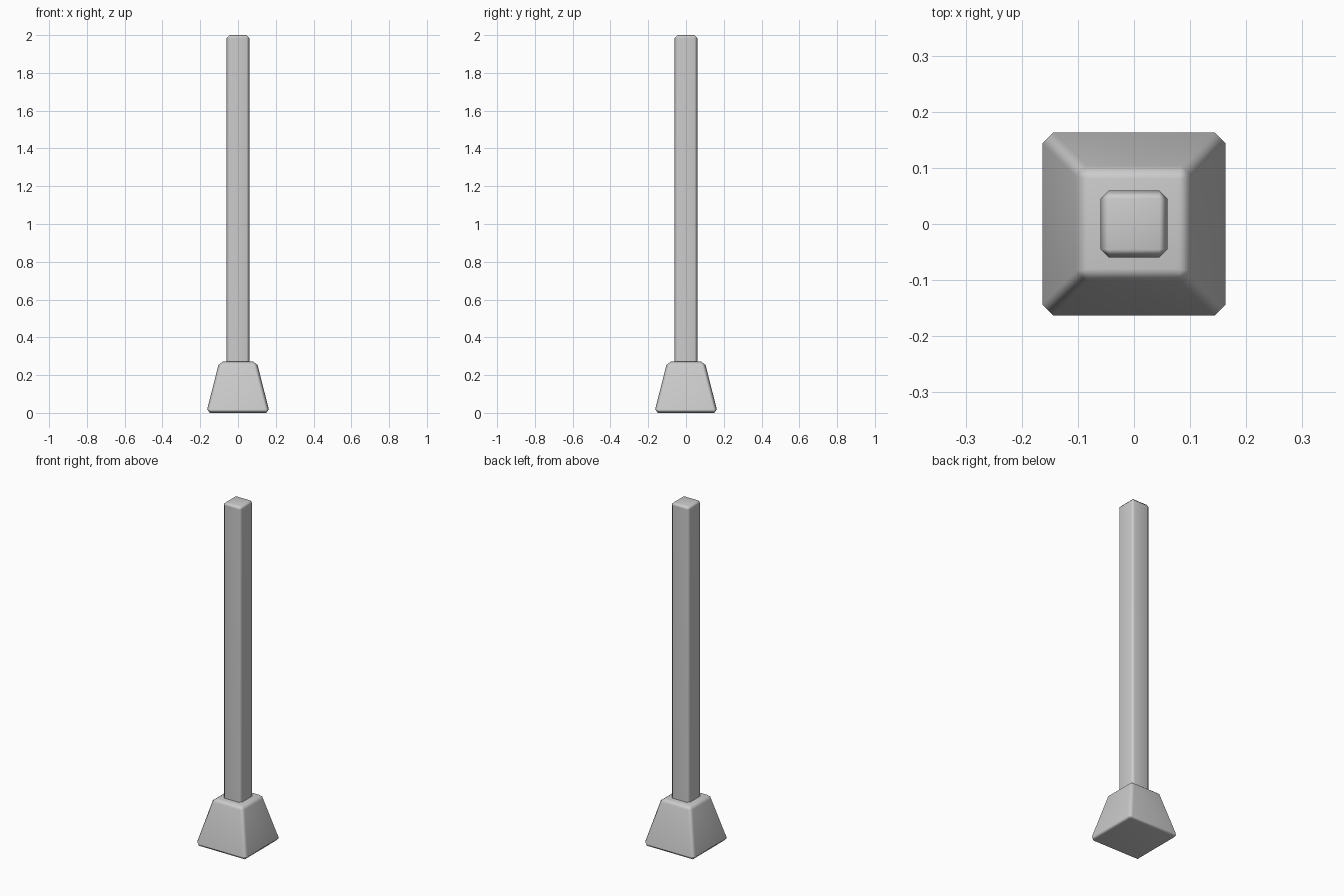
import bpy
import bmesh

if "Cube" in bpy.data.objects:
    bpy.data.objects.remove(bpy.data.objects["Cube"])


def tapered_block(name, half_bottom, half_top, z0, z1, bevel):
    """Square block with an optional taper and softly shaded chamfered edges."""
    bm = bmesh.new()
    bmesh.ops.create_cube(bm, size=2)
    for v in bm.verts:
        top = v.co.z > 0
        half = half_top if top else half_bottom
        v.co.x *= half
        v.co.y *= half
        v.co.z = z1 if top else z0
    for f in bm.faces:
        f.smooth = True
    mesh = bpy.data.meshes.new(name)
    bm.to_mesh(mesh)
    bm.free()
    obj = bpy.data.objects.new(name, mesh)
    bpy.context.collection.objects.link(obj)
    mod = obj.modifiers.new("Bevel", 'BEVEL')
    mod.width = bevel
    mod.segments = 1
    mod.limit_method = 'NONE'
    mod = obj.modifiers.new("Weighted Normals", 'WEIGHTED_NORMAL')
    mod.keep_sharp = True
    return obj


# Flared footing
tapered_block("base", 0.168, 0.099, 0.0, 0.272, 0.019)

# Upright square post, sunk slightly into the footing
tapered_block("post", 0.06, 0.06, 0.24, 2.0, 0.015)
